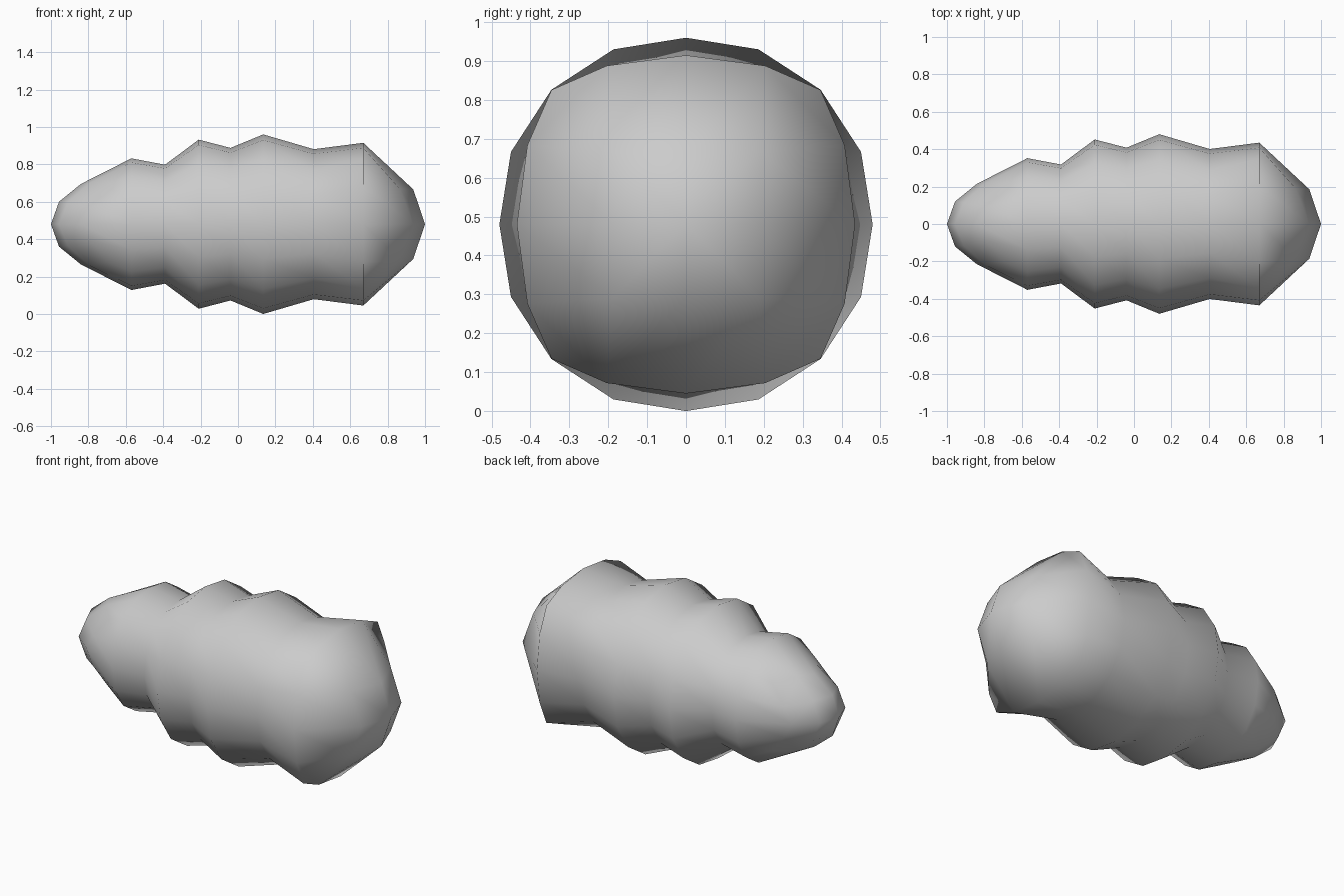
import bpy, bmesh, math

if "Cube" in bpy.data.objects:
    bpy.data.objects.remove(bpy.data.objects["Cube"])

CZ = 0.48  # height of the long axis

bm = bmesh.new()


def point(x, r, angle):
    return bm.verts.new((x, r * math.cos(angle), CZ + r * math.sin(angle)))


def ring(count, specs):
    """Closed ring; specs cycle as (x, radius) from side middle to corner and back."""
    return [point(*specs[i % len(specs)], math.tau * i / count) for i in range(count)]


def ring16(mid, quarter, corner):
    # the quarter points sit a little towards the corners on squarish rings
    return ring(16, [mid, quarter, corner, quarter])


def cap(outer, inner, tip):
    """4 x 4 quad grid closing a 16-sided ring."""
    for j in range(8):
        k, n = 2 * j, (j + 1) % 8
        if j % 2:
            bm.faces.new((outer[k - 1], outer[k], outer[(k + 1) % 16], inner[j]))
        else:
            bm.faces.new((outer[k - 1], outer[k], inner[j], inner[j - 1]))
            bm.faces.new((outer[k], outer[k + 1], inner[n], inner[j]))
            bm.faces.new((tip, inner[j], inner[n], inner[(j + 2) % 8]))


# lobed body rings, narrow end to broad end
rings = [ring16((-0.84, 0.215), (-0.795, 0.237), (-0.70, 0.285))]
for x, r in [(-0.57, 0.352), (-0.39, 0.318), (-0.21, 0.452),
             (-0.04, 0.408), (0.135, 0.48), (0.405, 0.401)]:
    rings.append(ring16((x, r), (x, r * 1.015), (x, r * 1.02)))
rings.append(ring16((0.67, 0.435), (0.67, 0.456), (0.67, 0.489)))
# slide the quarter points of the broad ring towards its corners
for i, v in enumerate(rings[-1]):
    if i % 2:
        a = math.tau * i / 16 + math.radians(4 if i % 4 == 1 else -4)
        v.co = (0.67, 0.456 * math.cos(a), CZ + 0.456 * math.sin(a))

for a, b in zip(rings, rings[1:]):
    for i in range(16):
        n = (i + 1) % 16
        bm.faces.new((a[i], a[n], b[n], b[i]))

# rounded ends
cap(rings[0], ring(8, [(-0.957, 0.12), (-0.91, 0.163)]), point(-1, 0, 0))
cap(rings[-1], ring(8, [(0.937, 0.186), (0.865, 0.268)]), point(1, 0, 0))

bmesh.ops.recalc_face_normals(bm, faces=bm.faces)
for f in bm.faces:
    f.smooth = True

mesh = bpy.data.meshes.new("lobed_body")
bm.to_mesh(mesh)
bm.free()
bpy.context.collection.objects.link(bpy.data.objects.new("lobed_body", mesh))
